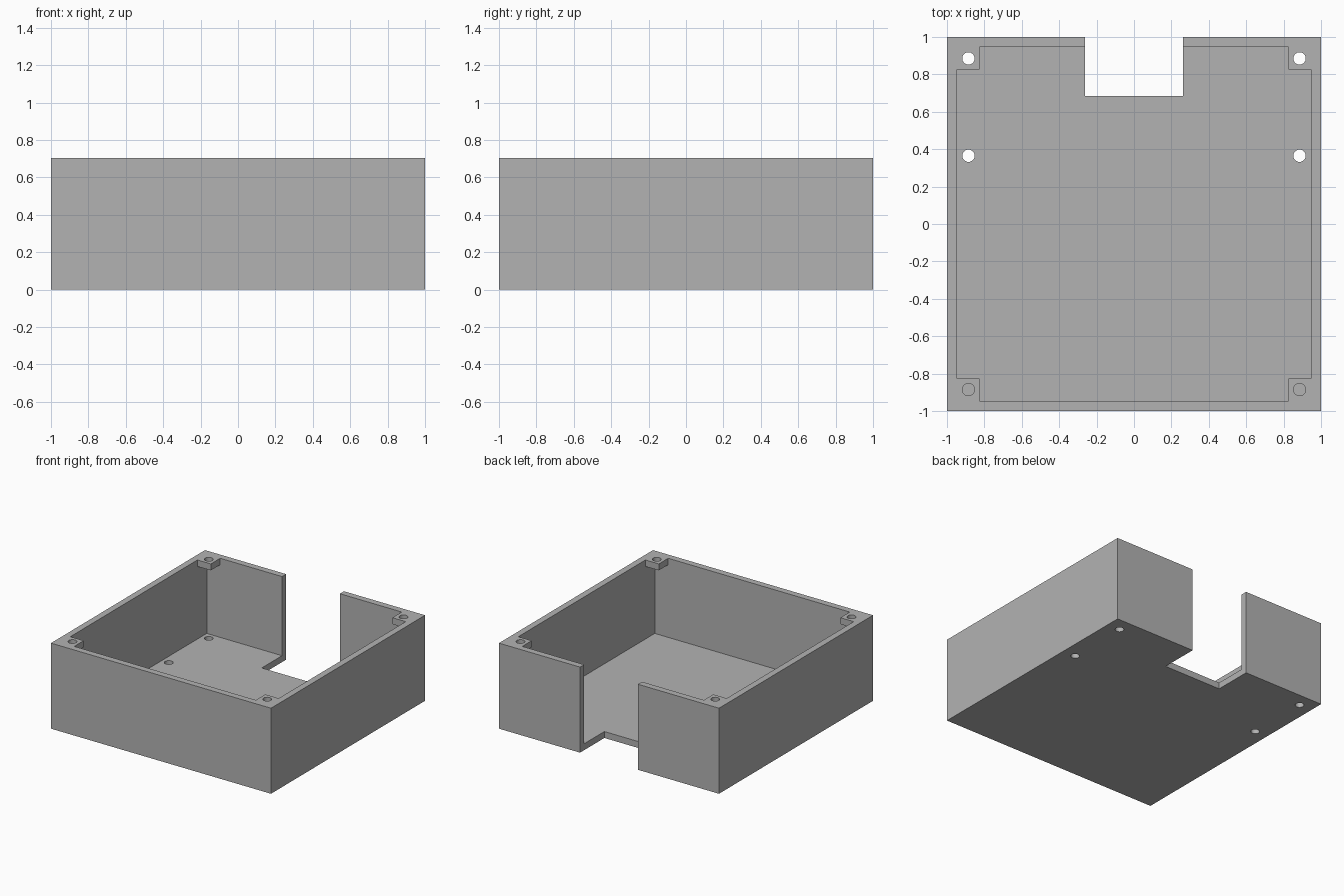
import bpy
import bmesh
from mathutils import Matrix, Vector

default = bpy.data.objects.get("Cube")
if default:
    bpy.data.objects.remove(default, do_unlink=True)

HEIGHT = 0.703      # overall height
WALL = 0.053        # wall, floor and corner tab thickness
INNER = 1 - WALL    # half width of the cavity
TAB = 0.825         # inner edge of the corner tabs
HOLE = 0.885        # screw hole offset
HOLE_R = 0.033
MID_Y = 0.365       # second pair of floor holes

grey = bpy.data.materials.new("plain grey")
grey.use_nodes = True
colour = (0.45, 0.45, 0.45, 1)
grey.diffuse_color = colour
grey.node_tree.nodes["Principled BSDF"].inputs["Base Color"].default_value = colour


def make_object(name, bm):
    mesh = bpy.data.meshes.new(name)
    bm.to_mesh(mesh)
    bm.free()
    obj = bpy.data.objects.new(name, mesh)
    bpy.context.collection.objects.link(obj)
    return obj


def box(name, low, high):
    low, high = Vector(low), Vector(high)
    bm = bmesh.new()
    place = Matrix.Translation((low + high) / 2) @ Matrix.Diagonal((*(high - low), 1))
    bmesh.ops.create_cube(bm, size=1, matrix=place)
    return make_object(name, bm)


def pins(name, spots, z):
    """Short cylinders used to drill a set of holes."""
    bm = bmesh.new()
    for x, y in spots:
        bmesh.ops.create_cone(bm, cap_ends=True, segments=32, radius1=HOLE_R, radius2=HOLE_R,
                              depth=0.2, matrix=Matrix.Translation((x, y, z)))
    return make_object(name, bm)


# Solid block that becomes the open case
case = box("enclosure_case", (-1, -1, 0), (1, 1, HEIGHT))
case.data.materials.append(grey)

cutters = [
    # Main cavity below the tabs
    box("cavity_cutter", (-INNER, -INNER, WALL), (INNER, INNER, HEIGHT - WALL)),
    # Cross-shaped opening that leaves four corner tabs
    box("opening_cutter_wide", (-INNER, -TAB, 0.3), (INNER, TAB, 1)),
    box("opening_cutter_deep", (-TAB, -INNER, 0.3), (TAB, INNER, 1)),
    # Notch through the back wall and floor
    box("notch_cutter", (-0.263, 0.684, -1), (0.263, 2, 1)),
    # Screw holes in the tabs and the floor
    pins("tab_hole_cutter", [(x, y) for x in (-HOLE, HOLE) for y in (-HOLE, HOLE)], HEIGHT),
    pins("floor_hole_cutter", [(x, y) for x in (-HOLE, HOLE) for y in (MID_Y, HOLE)], 0),
]
for cutter in cutters:
    cutter.hide_render = True
    cut = case.modifiers.new(cutter.name, "BOOLEAN")
    cut.operation = "DIFFERENCE"
    cut.solver = "EXACT"
    cut.object = cutter

# Bake the cuts and remove the cutters
bpy.context.view_layer.update()
graph = bpy.context.evaluated_depsgraph_get()
baked = bpy.data.meshes.new_from_object(case.evaluated_get(graph))
case.modifiers.clear()
case.data = baked
for cutter in cutters:
    bpy.data.objects.remove(cutter, do_unlink=True)

# One colour, smooth hole walls with crisp edges
baked.materials.clear()
baked.materials.append(grey)
bpy.ops.object.select_all(action="DESELECT")
case.select_set(True)
bpy.context.view_layer.objects.active = case
bpy.ops.object.shade_smooth_by_angle()
